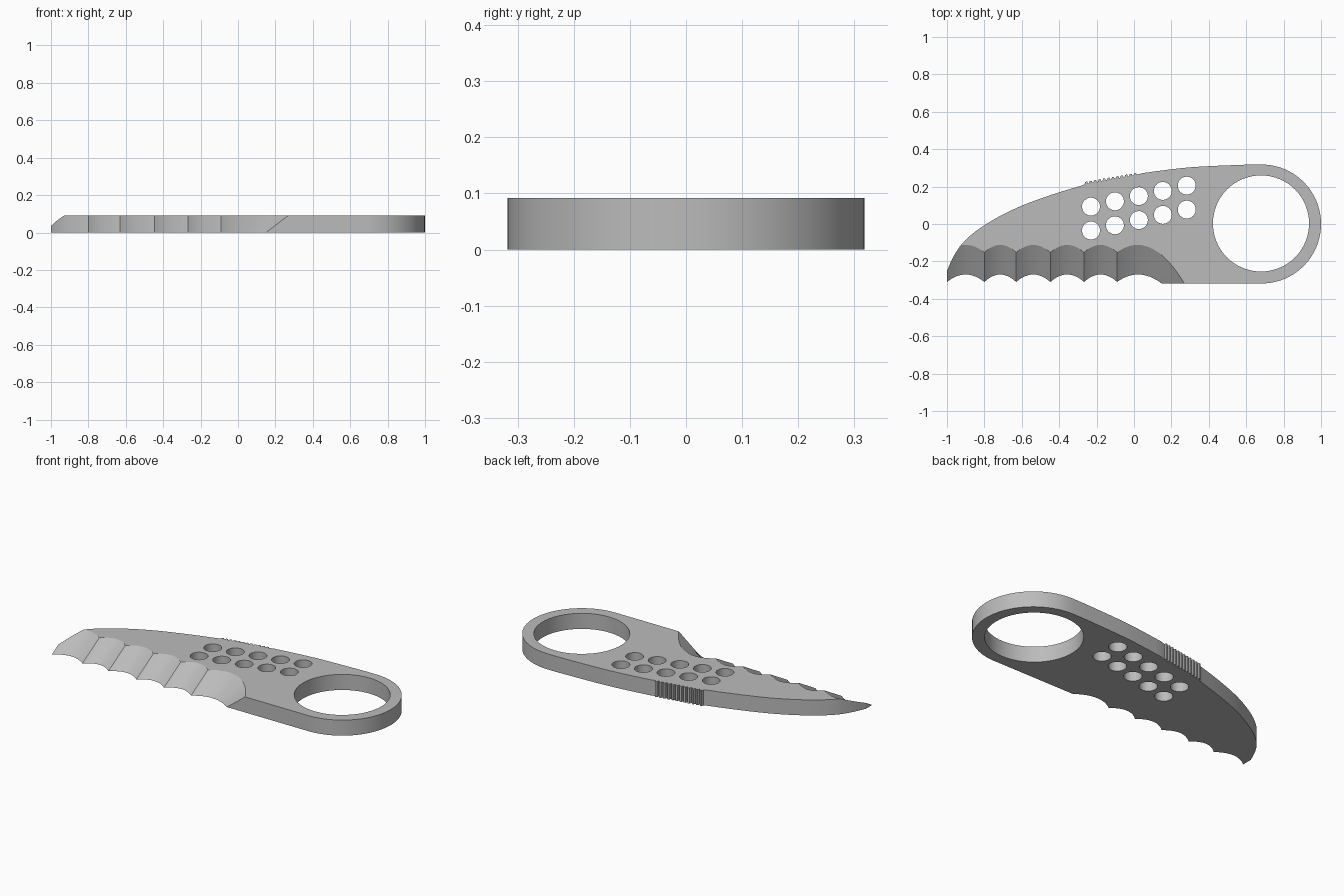
import bpy, bmesh, math

T = 0.092  # plate thickness

if "Cube" in bpy.data.objects:
    bpy.data.objects.remove(bpy.data.objects["Cube"])

steel = bpy.data.materials.new("grey_steel")
steel.use_nodes = True
colour = (0.5, 0.5, 0.5, 1)
steel.diffuse_color = colour
steel.node_tree.nodes["Principled BSDF"].inputs["Base Color"].default_value = colour


def loft(name, low, high, z0, z1):
    """Solid between two matching outlines at two heights."""
    bm = bmesh.new()
    a = [bm.verts.new((x, y, z0)) for x, y in low]
    b = [bm.verts.new((x, y, z1)) for x, y in high]
    n = len(a)
    bm.faces.new(a[::-1])
    bm.faces.new(b)
    for i in range(n):
        j = (i + 1) % n
        bm.faces.new((a[i], a[j], b[j], b[i]))
    bmesh.ops.recalc_face_normals(bm, faces=bm.faces)
    mesh = bpy.data.meshes.new(name)
    bm.to_mesh(mesh)
    bm.free()
    mesh.materials.append(steel)
    obj = bpy.data.objects.new(name, mesh)
    bpy.context.collection.objects.link(obj)
    return obj


def circle(cx, cy, r, n):
    return [(cx + r * math.cos(2 * math.pi * i / n),
             cy + r * math.sin(2 * math.pi * i / n)) for i in range(n)]


def spline(pts, steps=6):
    """Smooth curve through the points."""
    out = []
    p = [pts[0]] + pts + [pts[-1]]
    for a, b, c, d in zip(p, p[1:], p[2:], p[3:]):
        for k in range(steps):
            t = k / steps
            out.append(tuple(0.5 * (2 * b[i] + (c[i] - a[i]) * t
                       + (2 * a[i] - 5 * b[i] + 4 * c[i] - d[i]) * t ** 2
                       + (3 * b[i] - a[i] - 3 * c[i] + d[i]) * t ** 3)
                       for i in (0, 1)))
    return out


# Plate outline: round ring end, then spine with thumb grip ridges, to the tip
outline = [(0.682 + 0.318 * math.sin(a), -0.318 * math.cos(a))
           for a in (math.pi * i / 40 for i in range(41))]
outline += spline([(0.62, 0.318), (0.3, 0.303), (0.015, 0.268)])
ridges = 12
for i in range(ridges):
    x = 0.015 - 0.285 * i / ridges
    y = 0.268 - 0.05 * i / ridges
    w = 0.285 / ridges
    outline += [(x, y - 0.005), (x - 0.004, y + 0.005),
                (x - w * 0.6, y + 0.003), (x - w * 0.75, y - 0.009)]
outline += spline([(-0.275, 0.207), (-0.45, 0.153), (-0.63, 0.085), (-0.79, 0.0),
                   (-0.9, -0.085), (-0.96, -0.165), (-1.0, -0.25)])
outline += [(-1.0, -0.25), (-1.0, -0.318)]
blade = loft("knife_plate", outline, outline, 0, T)

# Scalloped cutting edge: matching curves on the bottom and top faces
low = [(-1.2, -0.7), (-1.2, -0.31)]
high = [(-1.2, -0.7), (-1.2, -0.15)]
cusps = [-1.0, -0.8, -0.63, -0.447, -0.267, -0.09]
N = 12
for x0, x1 in zip(cusps, cusps[1:]):
    for i in range(N):
        u = i / N
        rise = 0.04 * (1 - (2 * u - 1) ** 2)
        x = x0 + (x1 - x0) * u
        low.append((x, -0.31 + rise))
        high.append((x, -0.152 + rise))
for i in range(N):  # left half of the last, wide scallop
    u = i / N - 1
    low.append((0.02 + 0.11 * u, -0.27 - 0.04 * u * u))
    high.append((0.02 + 0.11 * u, -0.112 - 0.04 * u * u))
for i in range(N + 3):  # its right half sweeps out to the handle
    u = i / N
    low.append((0.02 + 0.13 * u, -0.27 - 0.048 * u * u))
    high.append((0.02 + 0.25 * u, -0.112 - 0.206 * u * u))
low.append((low[-1][0], -0.7))
high.append((high[-1][0], -0.7))


def extend(t):
    return [(a[0] + (b[0] - a[0]) * t, a[1] + (b[1] - a[1]) * t)
            for a, b in zip(low, high)]


cutters = [loft("edge_cutter", extend(-0.1), extend(1.1), -0.1 * T, 1.1 * T)]

# Finger ring hole and two rows of lightening holes
holes = [circle(0.679, 0.003, 0.257, 64)]
for row in (0.093, -0.035):
    holes += [circle(-0.23 + 0.128 * i, row + 0.028 * i, 0.048, 32) for i in range(5)]
cutters += [loft("hole_cutter", h, h, -0.1, 0.2) for h in holes]

bpy.context.view_layer.objects.active = blade
blade.select_set(True)
for c in cutters:
    mod = blade.modifiers.new("cut", "BOOLEAN")
    mod.operation = "DIFFERENCE"
    mod.solver = "EXACT"
    mod.object = c
    bpy.ops.object.modifier_apply(modifier=mod.name)
    bpy.data.objects.remove(c)

bpy.ops.object.shade_smooth_by_angle(angle=math.radians(20))
